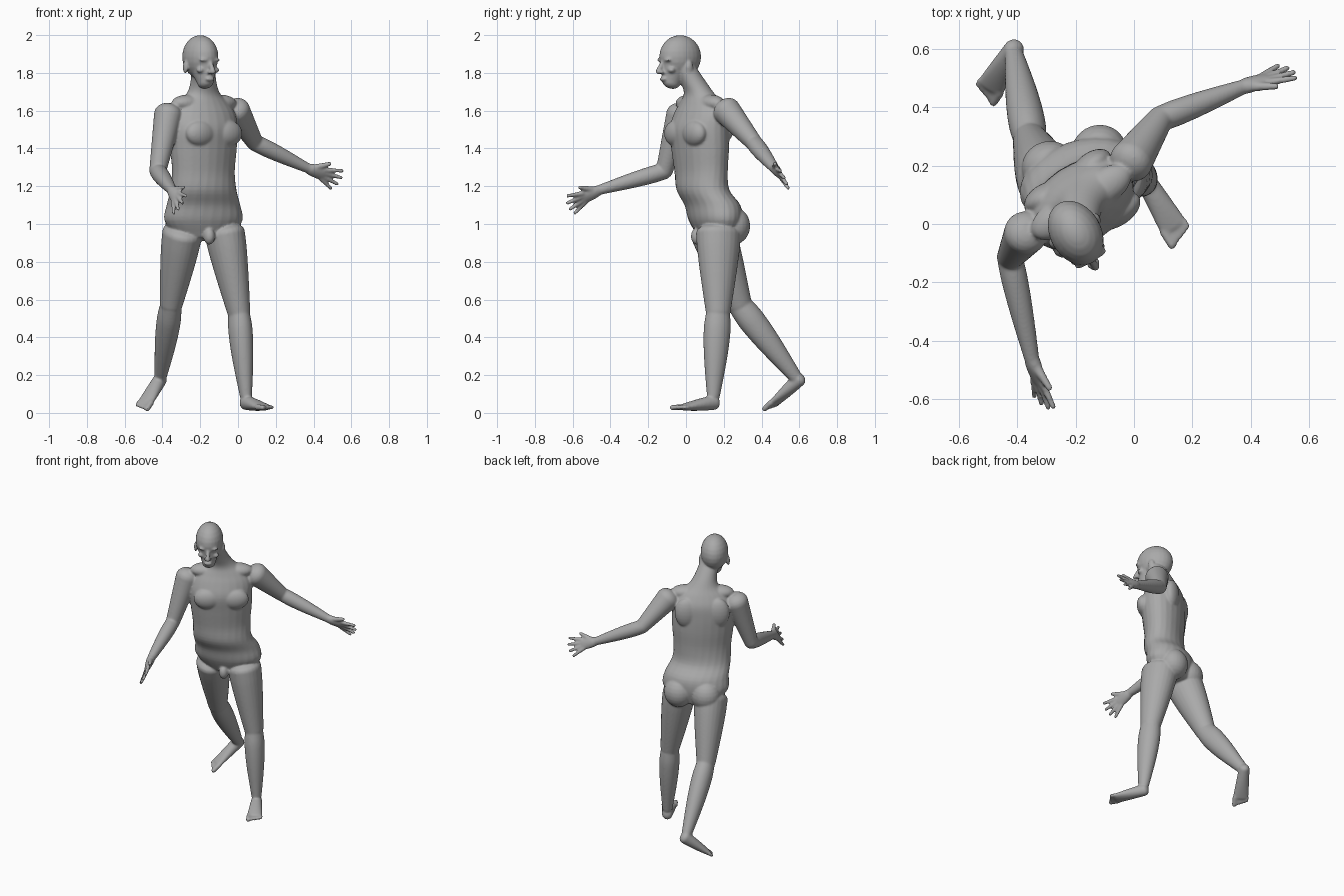
import bpy, bmesh, math
from mathutils import Vector, Matrix

cube = bpy.data.objects.get("Cube")
if cube:
    bpy.data.objects.remove(cube)

skin_mesh = bmesh.new()
SIDES, STEPS = 24, 4
UP = Vector((0, 0, 1))


def axes(yaw):
    """Left and forward directions of a body part turned by yaw degrees."""
    angle = math.radians(yaw)
    return (Vector((math.cos(angle), math.sin(angle), 0)),
            Vector((math.sin(angle), -math.cos(angle), 0)))


def blend(start, end, t):
    return start + (end - start) * t


def spline(before, start, end, after, t):
    """Smooth curve from start to end with tangents from the neighbours."""
    tangent_in, tangent_out = (end - before) / 2, (after - start) / 2
    ease = t * t * (3 - 2 * t)
    return (blend(start, end, ease) + tangent_in * t * (1 - t) ** 2
            - tangent_out * t * t * (1 - t))


def loft(rings, cap):
    """Closed skin through (centre, half-width vector, half-depth vector) rings."""
    last = len(rings) - 1
    fine = []
    for i in range(last):
        four = [rings[min(max(i + k, 0), last)] for k in (-1, 0, 1, 2)]
        for step in range(STEPS):
            fine.append([spline(*column, step / STEPS) for column in zip(*four)])
    fine.append(rings[last])

    def dome(end, inner):
        size = min(end[1].length, end[2].length) * cap
        out = (end[0] - inner[0]).normalized() * size
        turns = [math.pi / 2 * k / 5 for k in range(1, 5)]
        return [(end[0] + out * math.sin(a), end[1] * math.cos(a), end[2] * math.cos(a))
                for a in turns]

    fine = dome(fine[0], fine[1])[::-1] + fine + dome(fine[-1], fine[-2])
    angles = [math.tau * k / SIDES for k in range(SIDES)]
    loops = [[skin_mesh.verts.new(centre + wide * math.cos(a) + deep * math.sin(a))
              for a in angles] for centre, wide, deep in fine]
    for lower, upper in zip(loops, loops[1:]):
        for k in range(SIDES):
            skin_mesh.faces.new((lower[k - 1], lower[k], upper[k], upper[k - 1]))
    skin_mesh.faces.new(loops[0][::-1])
    skin_mesh.faces.new(loops[-1])


def segment(start, end, side, widths, flatness=(1, 1), bulge=0, cap=0.8):
    """Tapered limb piece, with a muscle bulge nearer its start."""
    along = (end - start).normalized()
    wide = (side - along * side.dot(along)).normalized()
    deep = along.cross(wide)
    rings = []
    for k in range(7):
        t = k / 6
        width = blend(*widths, t) + bulge * math.sin(math.pi * t ** 0.7)
        rings.append((blend(start, end, t), wide * width, deep * width * blend(*flatness, t)))
    loft(rings, cap)


def blob(centre, size, yaw):
    """Ellipsoid with half sizes (width, depth, height)."""
    matrix = (Matrix.Translation(centre) @ Matrix.Rotation(math.radians(yaw), 4, 'Z')
              @ Matrix.Diagonal((*size, 1)))
    bmesh.ops.create_uvsphere(skin_mesh, u_segments=SIDES, v_segments=SIDES // 2,
                              radius=1, matrix=matrix)


def arm(shoulder, elbow, wrist, fingertip, thumb_side):
    shoulder, elbow, wrist, fingertip = map(Vector, (shoulder, elbow, wrist, fingertip))
    segment(shoulder, elbow, UP, (0.075, 0.045))
    segment(elbow, wrist, UP, (0.044, 0.026), bulge=0.006)

    # palm
    reach = (fingertip - wrist).normalized()
    side = Vector(thumb_side)
    side = (side - reach * side.dot(reach)).normalized()
    knuckles = blend(wrist, fingertip, 0.45)
    segment(wrist, knuckles, side, (0.027, 0.037), (0.9, 0.4), bulge=0.004)

    # fanned fingers, the middle ones longest
    for k in range(4):
        fan = 0.24 * (1.4 - k)
        heading = reach * math.cos(fan) + side * math.sin(fan)
        base = knuckles + side * 0.019 * (1.5 - k)
        length = 0.1 - 0.006 * (k - 1.3) ** 2
        segment(base, base + heading * length, side, (0.013, 0.01))

    # thumb
    base = blend(wrist, knuckles, 0.3) + side * 0.015
    segment(base, base + (reach + side * 0.8).normalized() * 0.09, side, (0.018, 0.011))


def leg(hip, knee, ankle, heel, ball, yaw, big_toe_side, toe_pitch):
    hip, knee, ankle, heel, ball = map(Vector, (hip, knee, ankle, heel, ball))
    left = axes(yaw)[0]
    segment(hip, knee, left, (0.105, 0.06), (1.15, 1.1), bulge=0.005, cap=0.5)
    segment(knee, ankle, left, (0.056, 0.032), (1.15, 1.1), bulge=0.014)

    # foot
    side = Vector(big_toe_side).normalized()
    segment(heel, ball, side, (0.034, 0.05), (1.15, 0.36))

    # toes, shorter away from the big one
    onward = (ball - heel).normalized()
    onward = (onward + UP * toe_pitch).normalized()
    for k in range(5):
        base = ball + side * 0.019 * (1.9 - k)
        thick = 0.012 if k else 0.016
        segment(base, base + onward * (0.055 - 0.008 * k), side, (thick, thick * 0.9))


# torso and neck: height, depth position, half width, half depth
torso = []
for z, y, width, depth in (
        (0.94, 0.165, 0.16, 0.1), (1.02, 0.155, 0.215, 0.13), (1.1, 0.14, 0.205, 0.135),
        (1.18, 0.09, 0.187, 0.125), (1.28, 0.08, 0.183, 0.12), (1.4, 0.075, 0.195, 0.13),
        (1.5, 0.07, 0.2, 0.135), (1.58, 0.08, 0.19, 0.12), (1.64, 0.08, 0.15, 0.095),
        (1.69, 0.07, 0.095, 0.075), (1.75, 0.04, 0.07, 0.068), (1.85, -0.02, 0.06, 0.06)):
    twist = min(max((z - 1) / 0.3, 0), 1)
    left, forward = axes(18 + 16 * twist)
    torso.append((Vector((-0.183, y, z)), left * width, -forward * depth))
loft(torso, 0.3)

# paired chest, shoulder blade, shoulder top and buttock muscles
for yaw, centre, shift, size in (
        (34, (-0.18, 0.075, 1.48), (0.085, 0.095), (0.09, 0.05, 0.07)),
        (34, (-0.18, 0.075, 1.53), (0.1, -0.085), (0.075, 0.045, 0.1)),
        (34, (-0.18, 0.075, 1.64), (0.1, 0), (0.1, 0.06, 0.045)),
        (18, (-0.185, 0.16, 0.99), (0.09, -0.065), (0.095, 0.09, 0.1))):
    left, forward = axes(yaw)
    for hand_side in (-1, 1):
        blob(Vector(centre) + left * shift[0] * hand_side + forward * shift[1], size, yaw)
groin = Vector((-0.185, 0.16, 0.935)) + axes(18)[1] * 0.105
blob(groin, (0.03, 0.035, 0.045), 18)

# head: cranium, jaw, nose and mouth
HEAD_YAW = 30
head_left, head_forward = axes(HEAD_YAW)


def on_head(side, forward, z):
    return Vector((-0.197, -0.035, z)) + head_left * side + head_forward * forward


blob(on_head(0, -0.005, 1.885), (0.088, 0.118, 0.115), HEAD_YAW)
segment(on_head(0, 0.02, 1.86), on_head(0, 0.05, 1.75), head_left, (0.077, 0.042), (1.2, 1.2))
segment(on_head(0, 0.104, 1.855), on_head(0, 0.13, 1.805), head_left, (0.011, 0.015))
blob(on_head(0, 0.1, 1.767), (0.026, 0.014, 0.012), HEAD_YAW)

# nostrils, brows, cheeks and ears
for s in (-1, 1):
    for place, size in (((0.013, 0.115, 1.803), (0.011, 0.013, 0.009)),
                        ((0.034, 0.095, 1.868), (0.03, 0.015, 0.009)),
                        ((0.045, 0.075, 1.815), (0.022, 0.02, 0.016)),
                        ((0.088, -0.012, 1.83), (0.011, 0.02, 0.034))):
        blob(on_head(place[0] * s, *place[1:]), size, HEAD_YAW)

# right arm reaches forward, left arm swings back
arm(shoulder=(-0.37, -0.03, 1.58), elbow=(-0.425, -0.115, 1.28), wrist=(-0.35, -0.46, 1.18),
    fingertip=(-0.3, -0.635, 1.09), thumb_side=(0.4, -0.3, 0.5))
arm(shoulder=(-0.01, 0.215, 1.6), elbow=(0.09, 0.36, 1.43), wrist=(0.37, 0.468, 1.295),
    fingertip=(0.55, 0.53, 1.225), thumb_side=(0.2, -0.4, 0.8))

# left leg is planted, right leg trails on its toes
leg(hip=(-0.07, 0.172, 0.95), knee=(0.005, 0.17, 0.53), ankle=(0.042, 0.145, 0.09),
    heel=(0.04, 0.15, 0.055), ball=(0.135, -0.01, 0.03),
    yaw=20, big_toe_side=(-0.9, -0.5, 0), toe_pitch=0.1)
leg(hip=(-0.295, 0.145, 0.95), knee=(-0.355, 0.285, 0.57), ankle=(-0.41, 0.58, 0.19),
    heel=(-0.41, 0.6, 0.18), ball=(-0.49, 0.47, 0.055),
    yaw=15, big_toe_side=(0.8, -0.5, 0), toe_pitch=0)

bmesh.ops.recalc_face_normals(skin_mesh, faces=skin_mesh.faces)
mesh = bpy.data.meshes.new("body")
skin_mesh.to_mesh(mesh)
skin_mesh.free()
body = bpy.data.objects.new("body", mesh)
bpy.context.collection.objects.link(body)

# fuse the parts into one smooth skin
fuse = body.modifiers.new("fuse", 'REMESH')
fuse.mode = 'VOXEL'
fuse.voxel_size = 0.006
fuse.use_smooth_shade = True
soften = body.modifiers.new("soften", 'SMOOTH')
soften.factor = 0.5
soften.iterations = 8

skin = bpy.data.materials.new("grey skin")
skin.use_nodes = True
colour = (0.4, 0.4, 0.4, 1)
skin.diffuse_color = colour
skin.node_tree.nodes["Principled BSDF"].inputs["Base Color"].default_value = colour
mesh.materials.append(skin)
